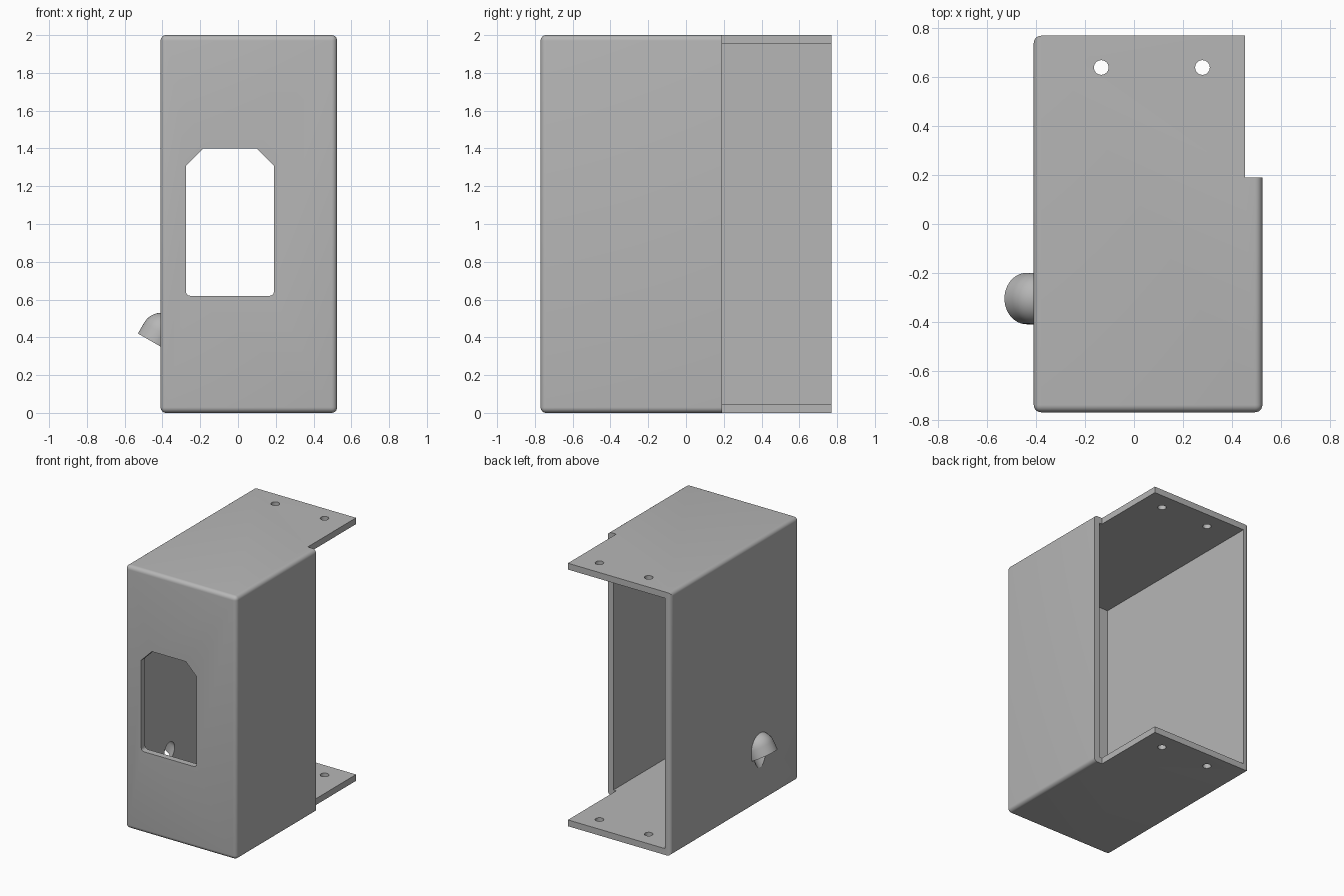
import bpy
import bmesh
import math
from mathutils import Matrix, Vector

default = bpy.data.objects.get("Cube")
if default:
    bpy.data.objects.remove(default, do_unlink=True)

grey = bpy.data.materials.new("plain_grey")
grey.use_nodes = True
colour = (0.47, 0.47, 0.47, 1)
grey.diffuse_color = colour
grey.node_tree.nodes["Principled BSDF"].inputs["Base Color"].default_value = colour

# Overall sizes
LEFT, RIGHT, BACK, TOP = -0.41, 0.525, 0.77, 2.0
WALL, ROUND = 0.048, 0.03
PLATE_EDGE, WALL_END = 0.454, 0.19


def make_object(name, bm):
    bmesh.ops.recalc_face_normals(bm, faces=bm.faces)
    mesh = bpy.data.meshes.new(name)
    bm.to_mesh(mesh)
    bm.free()
    mesh.materials.append(grey)
    obj = bpy.data.objects.new(name, mesh)
    bpy.context.collection.objects.link(obj)
    return obj


def box(low, high):
    low, high = Vector(low), Vector(high)
    bm = bmesh.new()
    bmesh.ops.create_cube(bm, size=1)
    bmesh.ops.scale(bm, vec=high - low, verts=bm.verts)
    bmesh.ops.translate(bm, vec=(low + high) / 2, verts=bm.verts)
    return bm


def round_edges(bm, rule, radius):
    edges = [e for e in bm.edges if rule(*[v.co for v in e.verts])]
    bmesh.ops.bevel(bm, geom=edges, offset=radius, segments=6,
                    profile=0.5, affect='EDGES')


def domed_tube(name, radius, length):
    """Solid cylinder with a hemispherical upper end, tilted out of the wall."""
    bm = bmesh.new()
    bmesh.ops.create_uvsphere(bm, u_segments=48, v_segments=24, radius=radius)
    bmesh.ops.delete(bm, geom=[v for v in bm.verts if v.co.z < -0.0001], context='VERTS')
    rim = [e for e in bm.edges if e.is_boundary]
    grown = bmesh.ops.extrude_edge_only(bm, edges=rim)["geom"]
    bmesh.ops.translate(bm, vec=(0, 0, -length),
                        verts=[g for g in grown if isinstance(g, bmesh.types.BMVert)])
    bmesh.ops.holes_fill(bm, edges=[e for e in bm.edges if e.is_boundary], sides=0)
    tilt = Matrix.Translation((-0.406, -0.305, 0.425)) @ Matrix.Rotation(math.radians(30), 4, 'Y')
    bm.transform(tilt)
    return make_object(name, bm)


def carve(obj, cutters, operation='DIFFERENCE'):
    for cutter in cutters:
        mod = obj.modifiers.new("carve", 'BOOLEAN')
        mod.operation, mod.solver, mod.object = operation, 'EXACT', cutter
        bpy.context.view_layer.update()
        graph = bpy.context.evaluated_depsgraph_get()
        mesh = bpy.data.meshes.new_from_object(obj.evaluated_get(graph))
        obj.modifiers.clear()
        obj.data = mesh


# Outer shell: every edge rounded except the open back and its right upright
shell = box((LEFT, -BACK, 0), (RIGHT, BACK, TOP))
round_edges(shell, lambda a, b: min(a.y, b.y) < 0
            or (max(a.x, b.x) < 0 and abs(a.z - b.z) > 1), ROUND)
housing = make_object("housing", shell)

# Hollow inside, and the notch that shortens the right wall
cavity = make_object("cavity_cutter", box((LEFT + WALL, -BACK + WALL, WALL),
                                          (RIGHT - WALL, 1, TOP - WALL)))
notch = make_object("notch_cutter", box((PLATE_EDGE, WALL_END, -1), (1, 1, 3)))

# Front window with chamfered top corners and slightly rounded bottom corners
x0, x1, z0, z1, cut = -0.275, 0.19, 0.62, 1.4, 0.09
outline = [(x0, z0), (x1, z0), (x1, z1 - cut), (x1 - cut, z1), (x0 + cut, z1), (x0, z1 - cut)]
pane = bmesh.new()
face = pane.faces.new([pane.verts.new((x, -1, z)) for x, z in outline])
grown = bmesh.ops.extrude_face_region(pane, geom=[face])["geom"]
bmesh.ops.translate(pane, vec=(0, 0.5, 0),
                    verts=[g for g in grown if isinstance(g, bmesh.types.BMVert)])
round_edges(pane, lambda a, b: abs(a.y - b.y) > 0.1 and a.z < z0 + 0.01, 0.022)
window = make_object("window_cutter", pane)

# Screw holes through both plates
holes = []
for x in (-0.134, 0.28):
    bm = bmesh.new()
    bmesh.ops.create_cone(bm, cap_ends=True, segments=32, radius1=0.03, radius2=0.03,
                          depth=3, matrix=Matrix.Translation((x, 0.64, 1)))
    holes.append(make_object("screw_hole_cutter", bm))

# Hooded cable outlet on the side wall, with a bore through the wall
hood = domed_tube("cable_hood", 0.105, 0.066)
bore = domed_tube("bore_cutter", 0.075, 0.4)
outside = make_object("hood_trim", box((-1, -1, 0), (LEFT + 0.005, 1, 1)))
carve(hood, [outside], 'INTERSECT')
carve(hood, [bore])
carve(housing, [cavity, notch, window, bore] + holes)

for helper in [cavity, notch, window, bore, outside] + holes:
    bpy.data.objects.remove(helper, do_unlink=True)

# Smooth the rounded parts, keep the crisp edges
bpy.ops.object.select_all(action='DESELECT')
for obj in (housing, hood):
    obj.select_set(True)
bpy.context.view_layer.objects.active = housing
bpy.ops.object.shade_smooth_by_angle(angle=math.radians(30))
